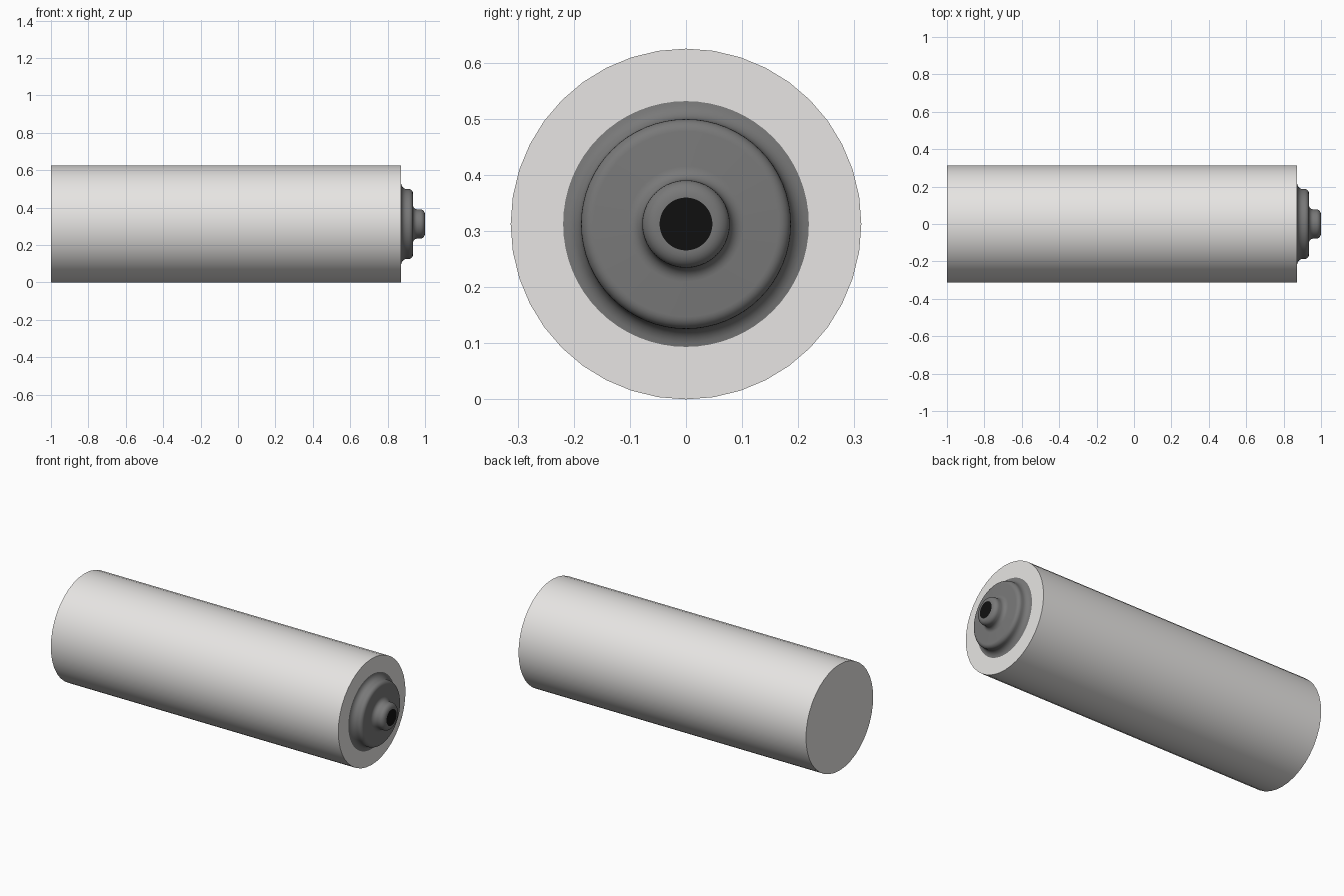
import bpy, bmesh, math

if "Cube" in bpy.data.objects:
    bpy.data.objects.remove(bpy.data.objects["Cube"])

AXIS_Z = 0.3125


def material(name, rgb):
    m = bpy.data.materials.new(name)
    m.diffuse_color = (*rgb, 1.0)
    m.use_nodes = True
    m.node_tree.nodes["Principled BSDF"].inputs["Base Color"].default_value = m.diffuse_color
    return m


def arc(cx, cr, rad_x, rad_r, a0, a1, n=7):
    # points (x, radius) along an elliptical arc, angles in degrees
    pts = []
    for i in range(n):
        a = math.radians(a0 + (a1 - a0) * i / (n - 1))
        pts.append((cx + rad_x * math.cos(a), cr + rad_r * math.sin(a)))
    return pts


def lathe(name, profile, segments, mat, cap_start=False, cap_end=False):
    # revolve an (x, radius) profile about the long axis
    bm = bmesh.new()
    rings = []
    for x, r in profile:
        rings.append([bm.verts.new((x, r * math.sin(2 * math.pi * i / segments),
                                    AXIS_Z + r * math.cos(2 * math.pi * i / segments)))
                      for i in range(segments)])
    for a, b in zip(rings, rings[1:]):
        for i in range(segments):
            j = (i + 1) % segments
            bm.faces.new((a[i], a[j], b[j], b[i]))
    if cap_start:
        bm.faces.new(rings[0])
    if cap_end:
        bm.faces.new(rings[-1])
    bmesh.ops.recalc_face_normals(bm, faces=bm.faces)
    me = bpy.data.meshes.new(name)
    bm.to_mesh(me)
    bm.free()
    ob = bpy.data.objects.new(name, me)
    bpy.context.collection.objects.link(ob)
    me.materials.append(mat)
    bpy.ops.object.select_all(action='DESELECT')
    ob.select_set(True)
    bpy.context.view_layer.objects.active = ob
    bpy.ops.object.shade_smooth_by_angle(angle=math.radians(35))
    return ob


light = material("light_grey_casing", (0.80, 0.785, 0.77))
dark = material("dark_grey_metal", (0.19, 0.19, 0.19))
black = material("black_tip", (0.005, 0.005, 0.005))

# Main cylindrical casing
lathe("casing", [(-1.0, 0.3125), (0.872, 0.3125)], 40, light, True, True)

# Stepped end cap: flared foot, rounded shoulder, flared neck, rounded nub
profile = [(0.870, 0.219)]
profile += arc(0.903, 0.219, 0.031, 0.032, 180, 270)
profile += arc(0.913, 0.165, 0.022, 0.022, 90, 0)
profile += arc(0.960, 0.103, 0.025, 0.025, 180, 270)
profile += arc(0.975, 0.050, 0.025, 0.028, 90, 0)
profile += [(1.0, 0.047)]
cap = lathe("end_cap", profile, 64, dark, False, True)

# Black flat tip of the nub
cap.data.materials.append(black)
for p in cap.data.polygons:
    if len(p.vertices) > 4:
        p.material_index = 1
